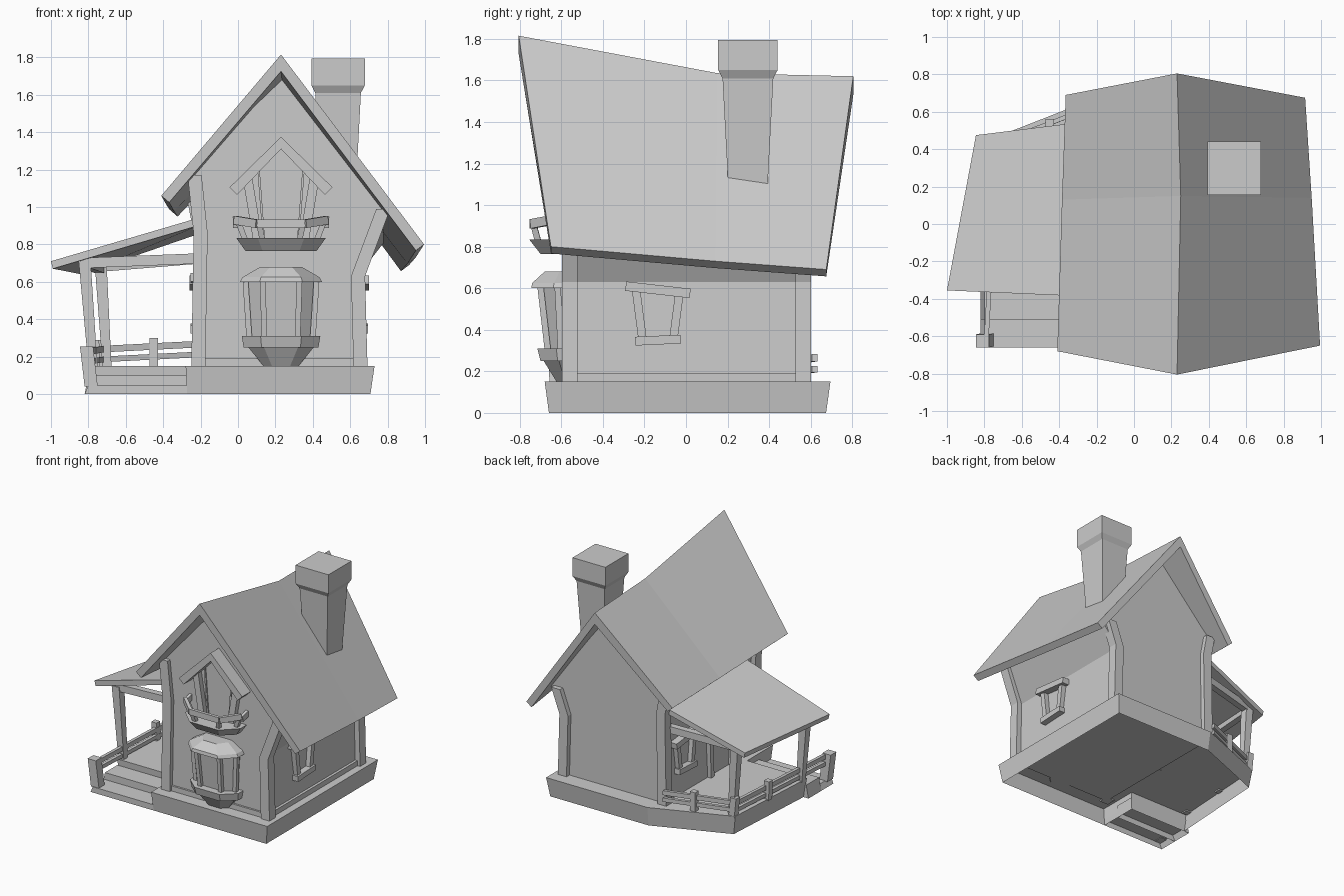
import bpy, bmesh
from mathutils import Vector as V

cube = bpy.data.objects.get("Cube")
if cube:
    bpy.data.objects.remove(cube)

grey = bpy.data.materials.new("plain_grey")
grey.use_nodes = True
grey.diffuse_color = (0.6, 0.6, 0.6, 1)
grey.node_tree.nodes["Principled BSDF"].inputs["Base Color"].default_value = (0.6, 0.6, 0.6, 1)


def loft(name, rings, start=True, end=True):
    """Skin a list of equal closed rings and cap the ends."""
    bm = bmesh.new()
    rows = [[bm.verts.new(p) for p in ring] for ring in rings]
    n = len(rows[0])
    for a, b in zip(rows, rows[1:]):
        for i in range(n):
            j = (i + 1) % n
            bm.faces.new((a[i], a[j], b[j], b[i]))
    if start:
        bm.faces.new(rows[0][::-1])
    if end:
        bm.faces.new(rows[-1])
    bmesh.ops.recalc_face_normals(bm, faces=bm.faces)
    me = bpy.data.meshes.new(name)
    bm.to_mesh(me)
    bm.free()
    me.materials.append(grey)
    ob = bpy.data.objects.new(name, me)
    bpy.context.collection.objects.link(ob)
    return ob


def rect(x0, x1, y0, y1, z):
    return [(x0, y0, z), (x1, y0, z), (x1, y1, z), (x0, y1, z)]


def box(name, x0, x1, y0, y1, z0, z1):
    return loft(name, [rect(x0, x1, y0, y1, z0), rect(x0, x1, y0, y1, z1)])


def post(name, path, w):
    """Square upright post following a bent path."""
    h = w / 2
    return loft(name, [rect(x - h, x + h, y - h, y + h, z) for x, y, z in path])


def beam(name, a, b, w, d, out=(0, -1, 0)):
    """Bar from a to b, d deep along out and w wide across it."""
    a, b, out = V(a), V(b), V(out).normalized()
    side = (b - a).cross(out).normalized() * w / 2
    out = out * d / 2
    return loft(name, [[p - side - out, p + side - out, p + side + out, p - side + out] for p in (a, b)])


# Foundation: an open-bottomed shell, notched for the steps
plan = [(.73, -.68), (.73, .695), (-.15, .695), (-.75, .46), (-.8, -.36), (-.28, -.36), (-.28, -.68)]
loft("foundation", [[(x * .97, y * .97, 0) for x, y in plan], [(x, y, .15) for x, y in plan]], start=False)
for i, (front, z) in enumerate([(-.66, .045), (-.51, .1)]):
    loft(f"step_{i}", [rect(-.82, -.27, front, -.35, 0), rect(-.8, -.27, front, -.35, z)], start=False)


# House walls: bent sides and a gable that drops towards the back
def wall_ring(y, left, apex, right):
    return [(-.21, y, .14), (-.2, y, .86), (-.235, y, left), (.23, y, apex),
            (.78, y, right), (.64, y, .63), (.65, y, .14)]


loft("walls", [wall_ring(-.565, 1.18, 1.7, .98), wall_ring(.565, 1.05, 1.56, .81)])

# Main roof: three cross-sections, each a folded slab
def roof_ring(left, ridge, right):
    l, m, r = V(left), V(ridge), V(right)
    return [l, m, r, r + V((-.044, 0, -.033)), m - V((0, 0, .09)), l + V((.042, 0, -.036))]


loft("main_roof", [roof_ring((-.41, -.68, 1.06), (.23, -.805, 1.815), (.995, -.65, .8)),
                   roof_ring((-.385, .13, 1.015), (.25, .15, 1.635), (.95, .14, .73)),
                   roof_ring((-.365, .69, .985), (.23, .805, 1.62), (.915, .675, .69))])

# Corner posts and skirting
for name, y, top_l, top_r in [("front", -.56, 1.17, .99), ("back", .565, 1.03, .82)]:
    post(f"{name}_left_post", [(-.212, y, .14), (-.2, y, .86), (-.232, y, top_l)], .075)
    post(f"{name}_right_post", [(.655, y, .14), (.642, y, .63), (.64 + (top_r - .63) * .38, y, top_r)], .075)
box("front_skirting", -.18, .63, -.58, -.55, .15, .19)
box("right_skirting", .63, .67, -.53, .53, .15, .19)

# Chimney
def square(c, h, z):
    return rect(c[0] - h, c[0] + h, c[1] - h, c[1] + h, z)


c = (.535, .298)
loft("chimney", [square(c, .09, 1.0), square(c, .122, 1.61), square(c, .143, 1.65), square(c, .143, 1.795)])


# Side windows: crooked lintel, splayed jambs, small sill
def side_window(name, x, s, c):
    out = (s, 0, 0)
    beam(f"{name}_lintel", (x, c - .155, .61), (x, c + .155, .575), .045, .09, out)
    beam(f"{name}_sill", (x, c - .11, .345), (x, c + .11, .355), .042, .08, out)
    for k in (-1, 1):
        beam(f"{name}_jamb", (x, c + k * .105, .59), (x, c + k * .075, .36), .04, .05, out)


side_window("right_window", .655, 1, -.135)
side_window("left_window", -.215, -1, .33)

# Side door under the porch
for k in (-1, 1):
    beam("door_jamb", (-.215, -.12 + k * .13, .15), (-.215, -.12 + k * .15, .6), .04, .05, (1, 0, 0))
beam("door_lintel", (-.215, -.31, .625), (-.215, .07, .615), .045, .08, (1, 0, 0))


# Half-hexagon plan shared by the bay window and balcony
def bay(w, front, z, back=-.55, inner=.52, shoulder=.45):
    y = back + (front - back) * shoulder
    pts = [(w, back), (w, y), (w * inner, front), (-w * inner, front), (-w, y), (-w, back)]
    return [(.23 + x, y, z) for x, y in pts]


# Bay window
loft("bay_hood", [bay(.22, -.745, .6), bay(.205, -.74, .625), bay(.11, -.68, .68)])
loft("bay_glass", [bay(.165, -.655, .3), bay(.185, -.685, .605)])
loft("bay_sill", [bay(.2, -.7, .25), bay(.21, -.715, .31)])
loft("bay_corbel", [bay(.09, -.62, .145), bay(.175, -.685, .25)])
for low, high in list(zip(bay(.17, -.665, .3), bay(.19, -.7, .605)))[1:5]:
    beam("bay_mullion", low, high, .03, .03)

# Balcony tray, rail and balusters
loft("balcony_tray", [bay(.19, -.7, .765), bay(.24, -.755, .835)])
rail = bay(.245, -.74, .91)
for i, (a, b) in enumerate(zip(rail, rail[1:])):
    mid = V(a) + V(b) - V((.46, -1.1, 1.82))
    normal = (V(b) - V(a)).cross(V((0, 0, 1)))
    lift = V((0, 0, .02))
    high_a = V(a) + (lift if i < 2 else -lift * 0)
    high_b = V(b) + (lift if i > 2 else -lift * 0)
    beam("balcony_rail", high_a, high_b, .045, .025, normal)
for low, high in list(zip(bay(.19, -.71, .82), bay(.225, -.735, .91)))[1:5]:
    beam("baluster", low, high, .03, .03)

# Balcony door frame, panel and gabled hood
for k in (-1, 1):
    beam("balcony_jamb", (.23 + k * .12, -.575, .8), (.23 + k * .18, -.575, 1.16), .05, .06)
    beam("balcony_panel_bar", (.23 + k * .09, -.568, .8), (.23 + k * .12, -.568, 1.2), .012, .015)
loft("balcony_hood", [[(.23 + x, y, z) for x, z in
                       [(-.275, 1.105), (0, 1.375), (.275, 1.105), (.235, 1.065), (0, 1.31), (-.235, 1.065)]]
                      for y in (-.55, -.67)])

# Porch roof
top = [(-1, -.355, .71), (-.2, -.39, .945), (-.2, .555, .9), (-.845, .475, .68)]
loft("porch_roof", [[(x * .99, y, z - .04) for x, y, z in top], top])

# Porch posts and beams
def porch_post(name, foot, head):
    loft(name, [square(foot, .024, .14), square(head, .032, .71)])


porch_post("porch_front_post", (-.775, -.32), (-.82, -.32))
porch_post("porch_back_post", (-.7, .42), (-.735, .42))
beam("porch_front_beam", (-.84, -.32, .7), (-.2, -.32, .725), .055, .05)
beam("porch_back_beam", (-.75, .42, .68), (-.2, .52, .725), .055, .05)
beam("porch_side_beam", (-.82, -.34, .7), (-.735, .44, .67), .05, .05, (1, 0, 0))

# Railing round the porch
corner, end, wall = (-.73, .43), (-.79, -.62), (-.24, .62)
for z, w in ((.25, .035), (.195, .03)):
    beam("left_rail", (*corner, z - .01), (*end, z - .02), w, .025, (1, 0, 0))
    beam("back_rail", (*corner, z - .01), (*wall, z + .015), w, .025)
post("rail_post_left", [(-.76, .07, .14), (-.765, .07, .29)], .045)
post("rail_post_back", [(-.45, .54, .14), (-.45, .54, .3)], .045)
post("rail_post_corner", [(-.72, .44, .14), (-.735, .44, .29)], .05)
post("rail_post_end", [(-.785, -.62, .04), (-.81, -.625, .255)], .07)
